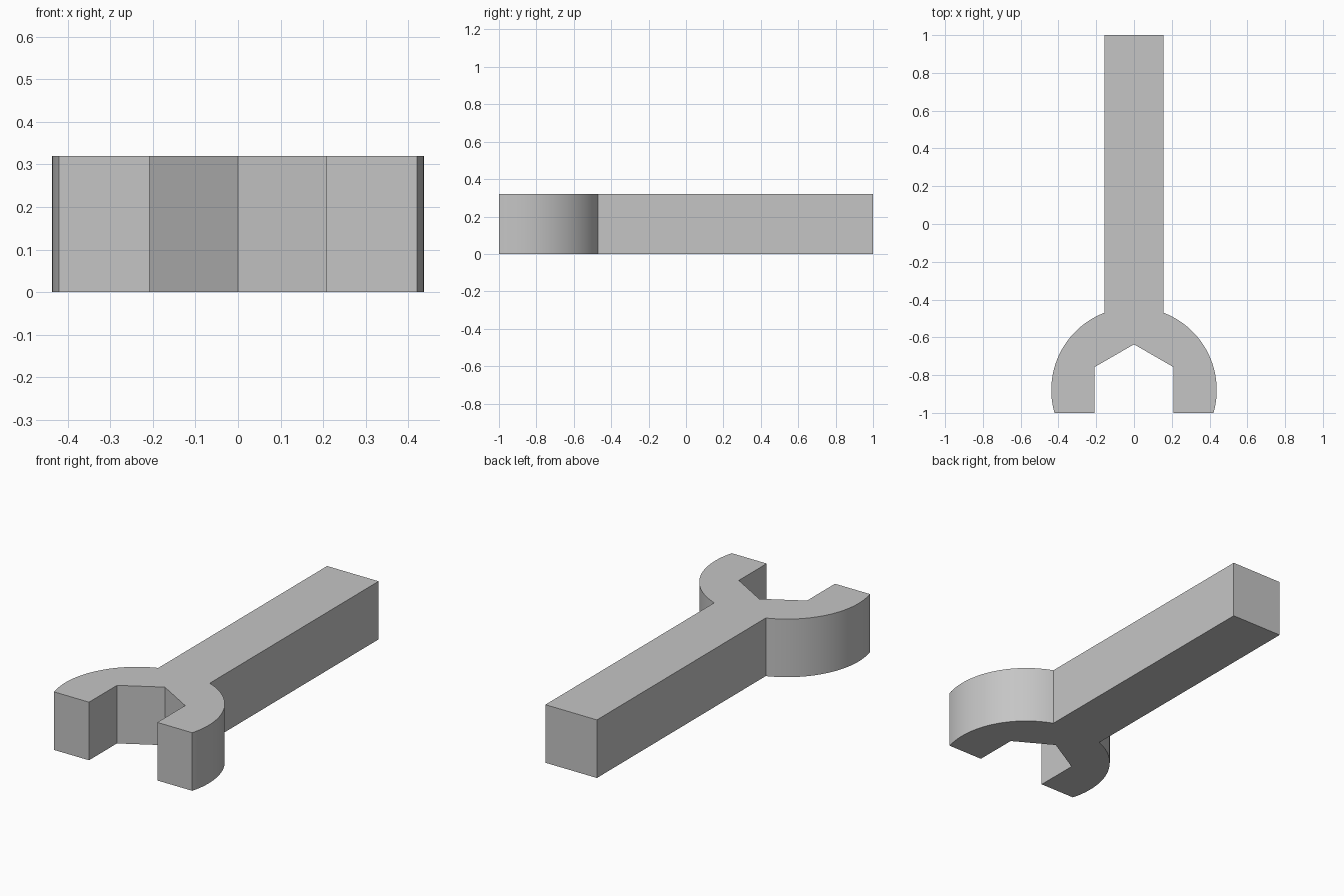
import bpy
import bmesh
import math

cube = bpy.data.objects.get("Cube")
if cube:
    bpy.data.objects.remove(cube, do_unlink=True)

THICKNESS = 0.32
HANDLE_HALF = 0.157
JAW_HALF = 0.208
RADIUS = 0.438
CENTRE_Y = -0.879

steel = bpy.data.materials.new("grey steel")
steel.use_nodes = True
grey = (0.56, 0.56, 0.56, 1)
steel.diffuse_color = grey
steel.node_tree.nodes["Principled BSDF"].inputs["Base Color"].default_value = grey

# Right half of the outline: handle, round head, then the hexagonal jaw
start = math.acos(HANDLE_HALF / RADIUS)
end = math.asin((-1 - CENTRE_Y) / RADIUS)
STEPS = 32
half = [(HANDLE_HALF, 1)]
for i in range(STEPS + 1):
    a = start + (end - start) * i / STEPS
    half.append((RADIUS * math.cos(a), CENTRE_Y + RADIUS * math.sin(a)))
half += [(JAW_HALF, -1), (JAW_HALF, -0.757)]
outline = half + [(0, -0.637)] + [(-x, y) for x, y in reversed(half)]

# Extrude the mirrored outline into the solid wrench
bm = bmesh.new()
base = bm.faces.new([bm.verts.new((x, y, 0)) for x, y in outline])
result = bmesh.ops.extrude_face_region(bm, geom=[base], use_keep_orig=True)
top = [v for v in result["geom"] if isinstance(v, bmesh.types.BMVert)]
bmesh.ops.translate(bm, vec=(0, 0, THICKNESS), verts=top)
bmesh.ops.recalc_face_normals(bm, faces=bm.faces)

mesh = bpy.data.meshes.new("wrench")
bm.to_mesh(mesh)
bm.free()
mesh.materials.append(steel)
wrench = bpy.data.objects.new("wrench", mesh)
bpy.context.collection.objects.link(wrench)

# Smooth the round head while keeping the corners sharp
bpy.context.view_layer.objects.active = wrench
wrench.select_set(True)
bpy.ops.object.shade_smooth_by_angle(angle=math.radians(30))
